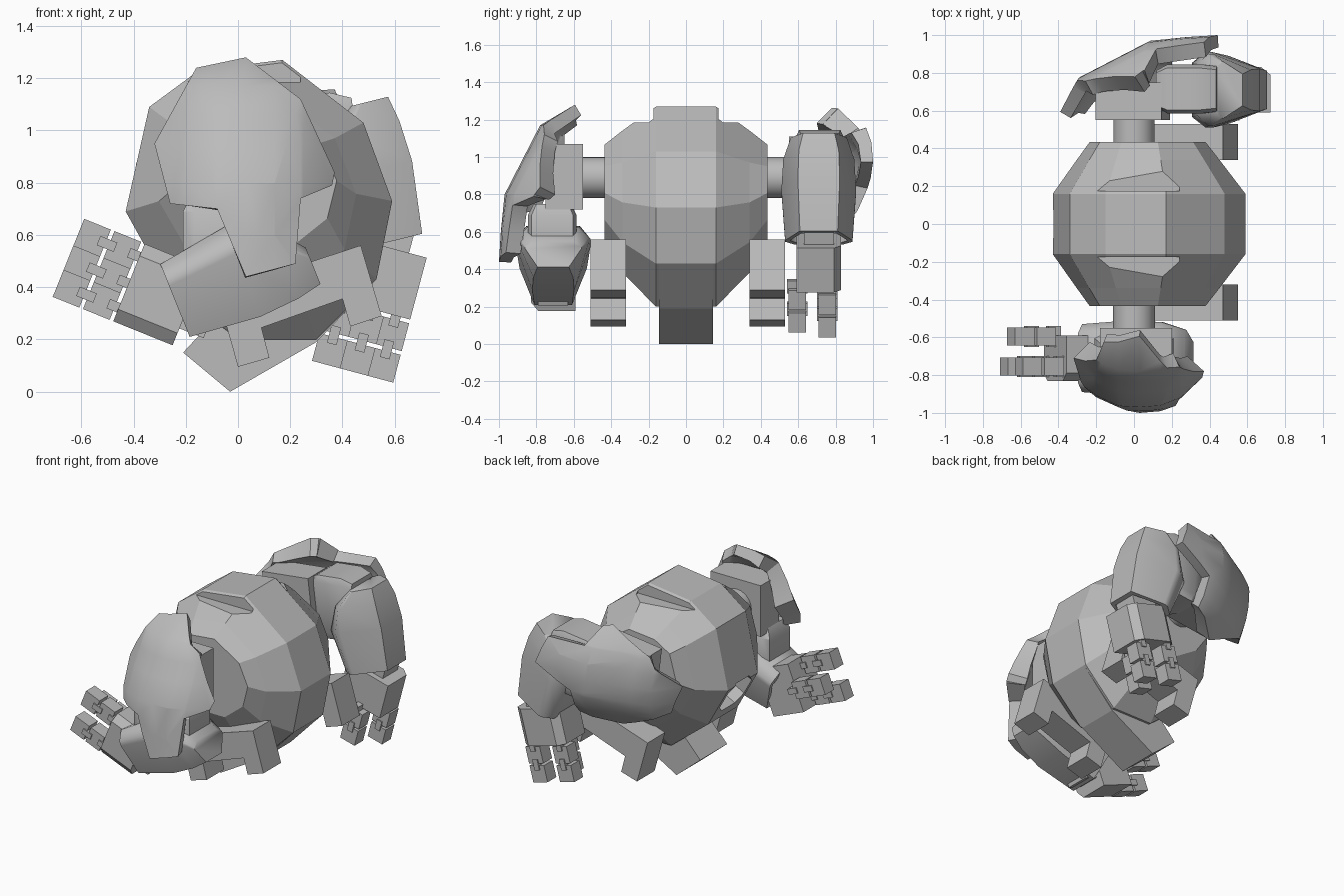
import bpy, bmesh
from math import radians, cos, sin
from mathutils import Matrix

cube = bpy.data.objects.get("Cube")
if cube:
    bpy.data.objects.remove(cube, do_unlink=True)

grey = bpy.data.materials.new("plain_grey")
grey.use_nodes = True
COLOUR = (0.5, 0.5, 0.5, 1)
grey.diffuse_color = COLOUR
grey.node_tree.nodes["Principled BSDF"].inputs["Base Color"].default_value = COLOUR


def frame(x, z, angle, side=1):
    """Local X points along angle in the xz plane, local Y points to the side."""
    a = radians(angle)
    return Matrix(((cos(a), 0, -sin(a), x), (0, side, 0, 0),
                   (sin(a), 0, cos(a), z), (0, 0, 0, 1)))


def finish(name, bm, matrix=Matrix(), smooth=None):
    bm.transform(matrix)
    bmesh.ops.recalc_face_normals(bm, faces=bm.faces)
    mesh = bpy.data.meshes.new(name)
    bm.to_mesh(mesh)
    bm.free()
    ob = bpy.data.objects.new(name, mesh)
    bpy.context.collection.objects.link(ob)
    mesh.materials.append(grey)
    bpy.context.view_layer.objects.active = ob
    for o in bpy.context.selected_objects:
        o.select_set(False)
    ob.select_set(True)
    if smooth:
        bpy.ops.object.shade_smooth_by_angle(angle=radians(smooth))
    return ob


def loft(bm, rings):
    """Skin a list of equal point rings and cap both ends."""
    rows = [[bm.verts.new(p) for p in ring] for ring in rings]
    n = len(rows[0])
    for a, b in zip(rows, rows[1:]):
        for i in range(n):
            bm.faces.new((a[i], a[(i + 1) % n], b[(i + 1) % n], b[i]))
    bm.faces.new(rows[0])
    bm.faces.new(rows[-1])


def box(bm, x, y, z):
    """Box from three (min, max) ranges."""
    loft(bm, [[(u, y[0], z[0]), (u, y[1], z[0]), (u, y[1], z[1]), (u, y[0], z[1])] for u in x])


def prism(name, profile, y0, y1):
    bm = bmesh.new()
    loft(bm, [[(x, y, z) for x, z in profile] for y in (y0, y1)])
    return finish(name, bm)


# Half outlines (half width, height) of the eight-sided sections
ROUND = [(.55, 1), (1, .5), (1, -.5), (.55, -1)]
BOXY = [(.85, 1), (1, .8), (1, -.8), (.85, -1)]
BARREL = [(.56, 1), (1, -.4), (1, -.6), (.72, -1)]


def section(shape, x, y, z0, z1, h):
    """Section across local X, mirrored about y."""
    mid, half = (z0 + z1) / 2, (z1 - z0) / 2
    outline = shape + [(-u, v) for u, v in reversed(shape)]
    return [(x, y + h * u, mid + half * v) for u, v in outline]


def cut(ob, cutter):
    cutter.hide_render = True
    mod = ob.modifiers.new("cut", "BOOLEAN")
    mod.operation = "DIFFERENCE"
    mod.solver = "EXACT"
    mod.object = cutter
    for o in bpy.context.selected_objects:
        o.select_set(False)
    ob.select_set(True)
    bpy.context.view_layer.objects.active = ob
    bpy.ops.object.modifier_apply(modifier=mod.name)
    bpy.data.objects.remove(cutter, do_unlink=True)


# Barrel body, tapering to both shoulders
BODY = [(.17, 1.27), (.48, 1.03), (.59, .73), (.53, .43), (.3, .2), (0, .2),
        (-.28, .42), (-.43, .69), (-.34, 1.09), (-.15, 1.23)]
TAPER = [(.435, .6, .48, .87), (.34, .74, .71, .85), (.16, 1, 1, .86)]
bm = bmesh.new()
loft(bm, [[(.06 + (x - .06) * sx, y, c + (z - .86) * sz) for x, z in BODY]
          for y, sx, sz, c in TAPER + [(-y, *rest) for y, *rest in reversed(TAPER)]])
body = finish("body", bm)

# Shallow steps beside the raised top band
for side in (-1, 1):
    bm = bmesh.new()
    box(bm, (-.3, .24), sorted((side * .175, side * .3)), (1.185, 1.5))
    cut(body, finish("step_cutter", bm))

# Eight-sided chest recess
bm = bmesh.new()
loft(bm, [section(ROUND, x, 0, -.12, .12, .13) for x in (-.08, .2)])
cut(body, finish("chest_cutter", bm, frame(-.375, .595, 209)))

# Hip block under the body and forked legs either side
prism("hip_block", [(.53, .43), (.3, .19), (-.03, 0), (-.21, .15), (-.08, .29)], -.145, .145)
LEG = [(-.08, .38), (0, .095), (.12, .13), (.09, .245),
       (.40, .355), (.43, .25), (.55, .29), (.47, .56)]
for name, y in (("right_leg", -.415), ("left_leg", .435)):
    prism(name, LEG, y - .095, y + .095)

# Shoulder plate outline (x, z) and the outward curve of its surface (z, y)
PLATE = [(.37, .84), (.36, .79), (.24, .74), (.22, .49), (.03, .44), (-.08, .7),
         (-.26, .72), (-.32, .95), (-.16, 1.24), (.03, 1.28), (.24, 1.12)]
CURVE = [(.4, 1.0), (.5, 1.0), (.8, .97), (1.17, .78), (1.3, .56)]


def plate_y(x, z):
    for (z0, y0), (z1, y1) in zip(CURVE, CURVE[1:]):
        if z <= z1:
            break
    return y0 + (y1 - y0) * (z - z0) / (z1 - z0) - .17 * abs((x - .03) / .34) ** 2.6


def shoulder_plate(name, matrix):
    bm = bmesh.new()
    bm.faces.new([bm.verts.new((x, 0, z)) for x, z in PLATE])
    bmesh.ops.triangulate(bm, faces=bm.faces)
    cuts = [((x, 0, 0), (1, 0, 0)) for x in (-.2, -.08, .03, .14, .25)]
    cuts += [((0, 0, z), (0, 0, 1)) for z in (.6, .8, .95, 1.06, 1.17)]
    for point, normal in cuts:
        geom = bm.verts[:] + bm.edges[:] + bm.faces[:]
        bmesh.ops.bisect_plane(bm, geom=geom, plane_co=point, plane_no=normal, dist=1e-5)
    for v in bm.verts:
        v.co.y = plate_y(v.co.x, v.co.z)
    bm.normal_update()
    # The shell is thicker towards its sides
    inward = {}
    for v in bm.verts:
        thick = .065 + .06 * ((v.co.x - .03) / .34) ** 2
        inward[v.co.copy().freeze()] = v.normal * (-thick if v.normal.y > 0 else thick)
    new = bmesh.ops.extrude_face_region(bm, geom=bm.faces[:], use_keep_orig=True)["geom"]
    for v in new:
        if isinstance(v, bmesh.types.BMVert):
            v.co += inward[v.co.copy().freeze()]
    bm.transform(Matrix.Translation((0, 0, -.89)))
    finish(name, bm, matrix, 40)


def hand(side_name, matrix):
    """Local X runs back to front with fingertips at 0; width runs along -Z."""
    bm = bmesh.new()
    loft(bm, [[(x, .59, 0), (x, .79, 0), (x, .83, -.05), (x, .83, -.27),
               (x, .79, -.32), (x, .59, -.32)] for x in (-.5, -.255)])
    box(bm, (-.6, -.45), (.63, .79), (-.25, -.07))
    finish(side_name + "_palm", bm, matrix)
    # Two outer fingers opposed by one thumb in the middle
    bm = bmesh.new()
    for y, top in ((.755, 0), (.755, -.21), (.595, -.1)):
        for start in (-.115, -.24):
            box(bm, (start, start + .11), (y - .047, y + .047), (top - .112, top))
        for joint in (-.122, -.247):
            box(bm, (joint - .035, joint + .035), (y - .055, y + .055), (top - .075, top - .037))
    finish(side_name + "_fingers", bm, matrix)


# Arms: shoulder pose, forearm wrist corner and angle, fingertip corner and angle
ARMS = [("right", -1, 0, (-.185, .21, 202), (-.714, .365, 158)),
        ("left", 1, 97, (.705, .605, 284), (.593, .03, 255))]
for name, side, swing, wrist, tip in ARMS:
    shoulder = frame(0, .89, swing, side)

    bm = bmesh.new()
    turn = Matrix.Translation((0, .49, 0)) @ Matrix.Rotation(radians(90), 4, "X")
    bmesh.ops.create_cone(bm, cap_ends=True, segments=24, radius1=.11, radius2=.11,
                          depth=.2, matrix=turn)
    finish(name + "_axle", bm, shoulder, 30)

    bm = bmesh.new()
    box(bm, (-.18, .2), (.55, .75), (-.17, .18))
    finish(name + "_shoulder_block", bm, shoulder)

    bm = bmesh.new()
    loft(bm, [[(x, y, z) for z, y, x in section(BOXY, z, .715, -w, w, h)]
              for z, w, h in ((-.46, .18, .12), (-.38, .21, .13), (-.2, .21, .13), (-.14, .18, .1))])
    finish(name + "_upper_arm", bm, shoulder, 30)

    shoulder_plate(name + "_shoulder_plate", shoulder)

    # Forearm barrel with a hollow wrist
    bm = bmesh.new()
    loft(bm, [section(BARREL, x, .71, z0, z1, h) for x, z0, z1, h in (
        (-.54, -.15, 0, .15), (-.44, -.27, .02, .19), (-.28, -.34, .03, .2),
        (0, -.3, 0, .18), (0, -.27, -.03, .15), (-.1, -.27, -.03, .15))])
    finish(name + "_forearm", bm, frame(*wrist, side), 62)

    hand(name, frame(*tip, side))
